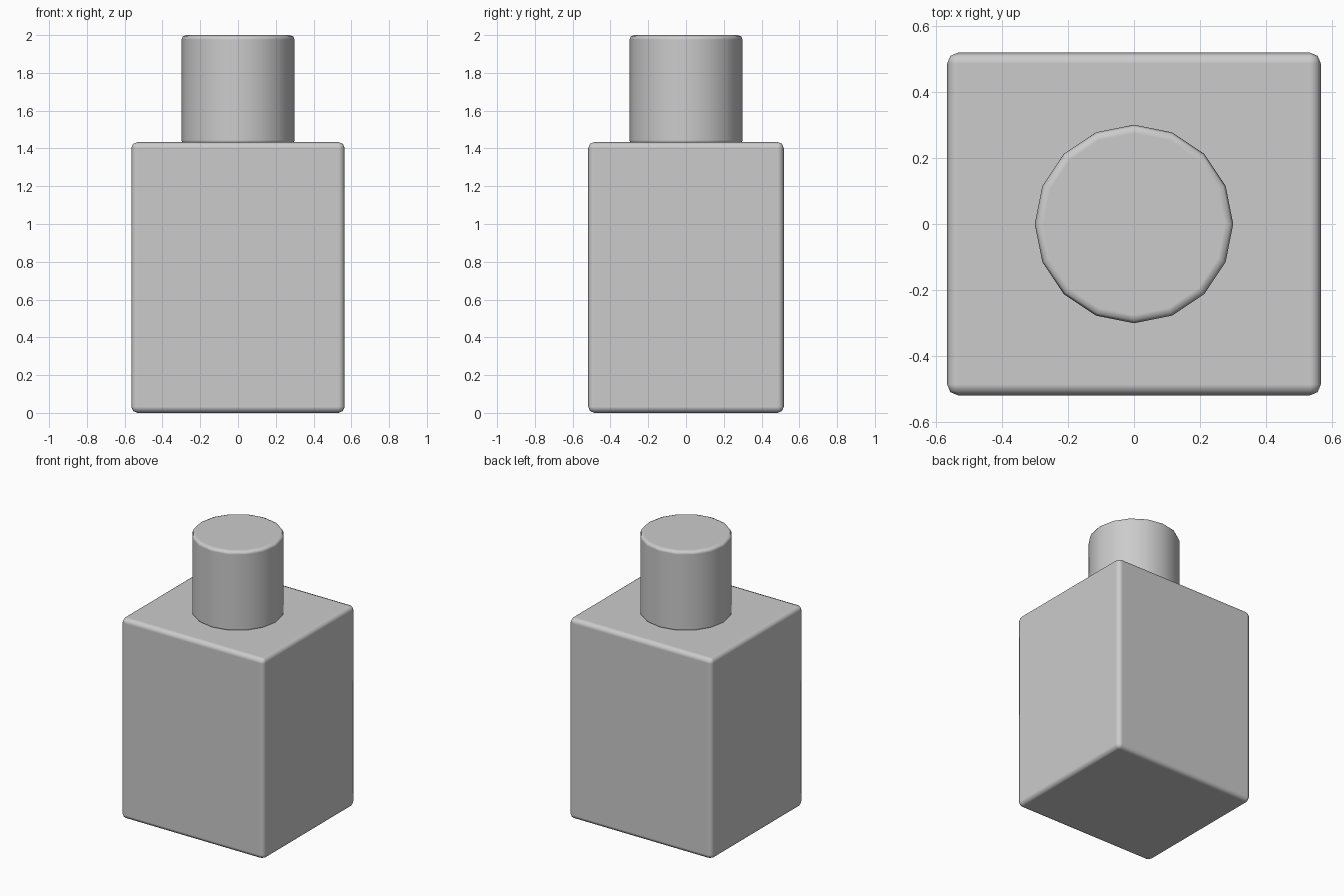
import bpy

if "Cube" in bpy.data.objects:
    bpy.data.objects.remove(bpy.data.objects["Cube"])


def finish(obj, name, width):
    """Name the part, round its rims and shade it smooth."""
    obj.name = name
    bpy.ops.object.transform_apply(location=False, rotation=True, scale=True)
    bpy.ops.object.shade_smooth()
    bev = obj.modifiers.new("rounded_edges", "BEVEL")
    bev.width = width
    bev.segments = 2
    bev.limit_method = "ANGLE"
    bev.angle_limit = 0.8
    bev.harden_normals = True


# Rectangular bottle body
bpy.ops.mesh.primitive_cube_add(size=1, location=(0, 0, 0.717))
body = bpy.context.object
body.scale = (1.13, 1.036, 1.434)
finish(body, "bottle_body", 0.033)

# Sixteen-sided cap, seated slightly into the body
bottom, top = 1.42, 2.0
bpy.ops.mesh.primitive_cylinder_add(vertices=16, radius=0.3, depth=top - bottom,
                                    location=(0, 0, (top + bottom) / 2))
finish(bpy.context.object, "cap", 0.025)
